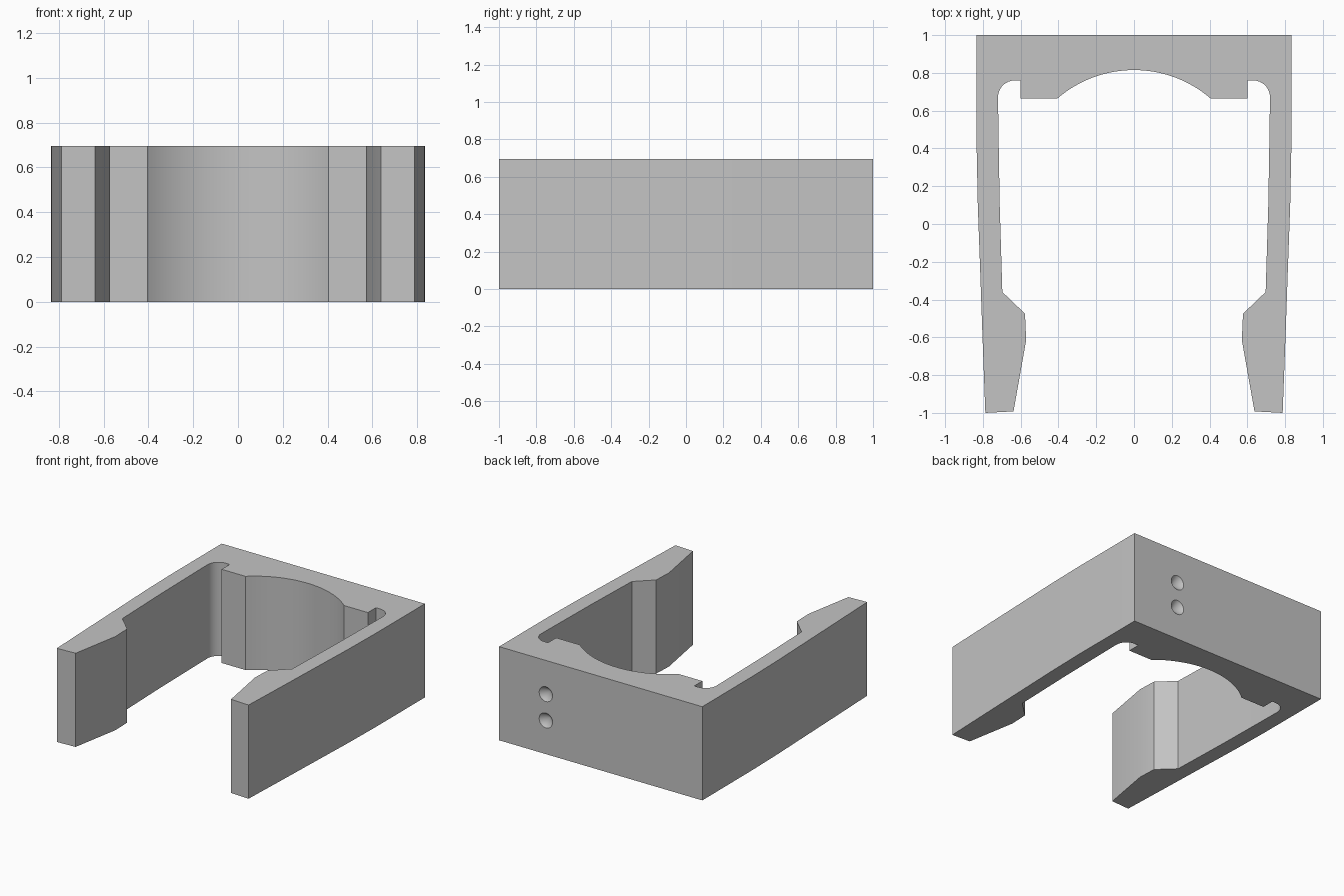
import bpy, bmesh
from math import sin, cos, pi, asin, radians
from mathutils import Matrix

if "Cube" in bpy.data.objects:
    bpy.data.objects.remove(bpy.data.objects["Cube"], do_unlink=True)

HEIGHT = 0.695
grey = bpy.data.materials.new("plain grey")
grey.use_nodes = True
colour = (0.55, 0.55, 0.55, 1)
grey.diffuse_color = colour
grey.node_tree.nodes["Principled BSDF"].inputs["Base Color"].default_value = colour


def add_object(name, bm):
    mesh = bpy.data.meshes.new(name)
    bmesh.ops.recalc_face_normals(bm, faces=bm.faces)
    bm.to_mesh(mesh)
    bm.free()
    mesh.materials.append(grey)
    obj = bpy.data.objects.new(name, mesh)
    bpy.context.collection.objects.link(obj)
    return obj


def arc(cx, cy, r, start, end, steps):
    angles = [start + (end - start) * i / steps for i in range(steps + 1)]
    return [(cx + r * cos(a), cy + r * sin(a)) for a in angles]


# Half outline: shallow saddle arc, relief pocket, arm with hooked tip, outer side
radius, apex, half_span = 0.622, 0.815, 0.405
saddle = arc(0, apex - radius, radius, pi / 2, pi / 2 - asin(half_span / radius), 16)
pocket = [(0.6, 0.665), (0.6, 0.76)] + arc(0.632, 0.672, 0.088, pi / 2, 0, 8)
arm = [(0.716, 0.4), (0.711, 0.1), (0.697, -0.36), (0.577, -0.475), (0.571, -0.615),
       (0.638, -0.992), (0.787, -1)]
outer = [(0.802, -0.6), (0.816, -0.2), (0.827, 0.1), (0.833, 0.4), (0.834, 1)]
half = saddle + pocket + arm + outer
outline = half + [(-x, y) for x, y in reversed(half[1:])]

# Clip body extruded from the outline
bm = bmesh.new()
base = bm.faces.new([bm.verts.new((x, y, 0)) for x, y in outline])
top = bmesh.ops.extrude_face_region(bm, geom=[base])["geom"]
bmesh.ops.translate(bm, vec=(0, 0, HEIGHT),
                    verts=[v for v in top if isinstance(v, bmesh.types.BMVert)])
clip = add_object("clip_body", bm)

# Two conical dimples sunk into the back wall
bm = bmesh.new()
for z in (0.25, 0.445):
    turn = Matrix.Translation((0.45, 1, z)) @ Matrix.Rotation(radians(90), 4, "X")
    bmesh.ops.create_cone(bm, cap_ends=True, segments=32, radius1=0.11, radius2=0,
                          depth=0.1, matrix=turn)
cutter = add_object("dimple_cutter", bm)
cutter.hide_render = True
cutter.hide_set(True)
cut = clip.modifiers.new("dimples", "BOOLEAN")
cut.operation, cut.solver, cut.object = "DIFFERENCE", "EXACT", cutter

# Apply the cut, then smooth the curved walls
bpy.ops.object.select_all(action="DESELECT")
clip.select_set(True)
bpy.context.view_layer.objects.active = clip
bpy.ops.object.modifier_apply(modifier=cut.name)
bpy.data.objects.remove(cutter, do_unlink=True)
bpy.ops.object.shade_smooth_by_angle(angle=radians(25))
